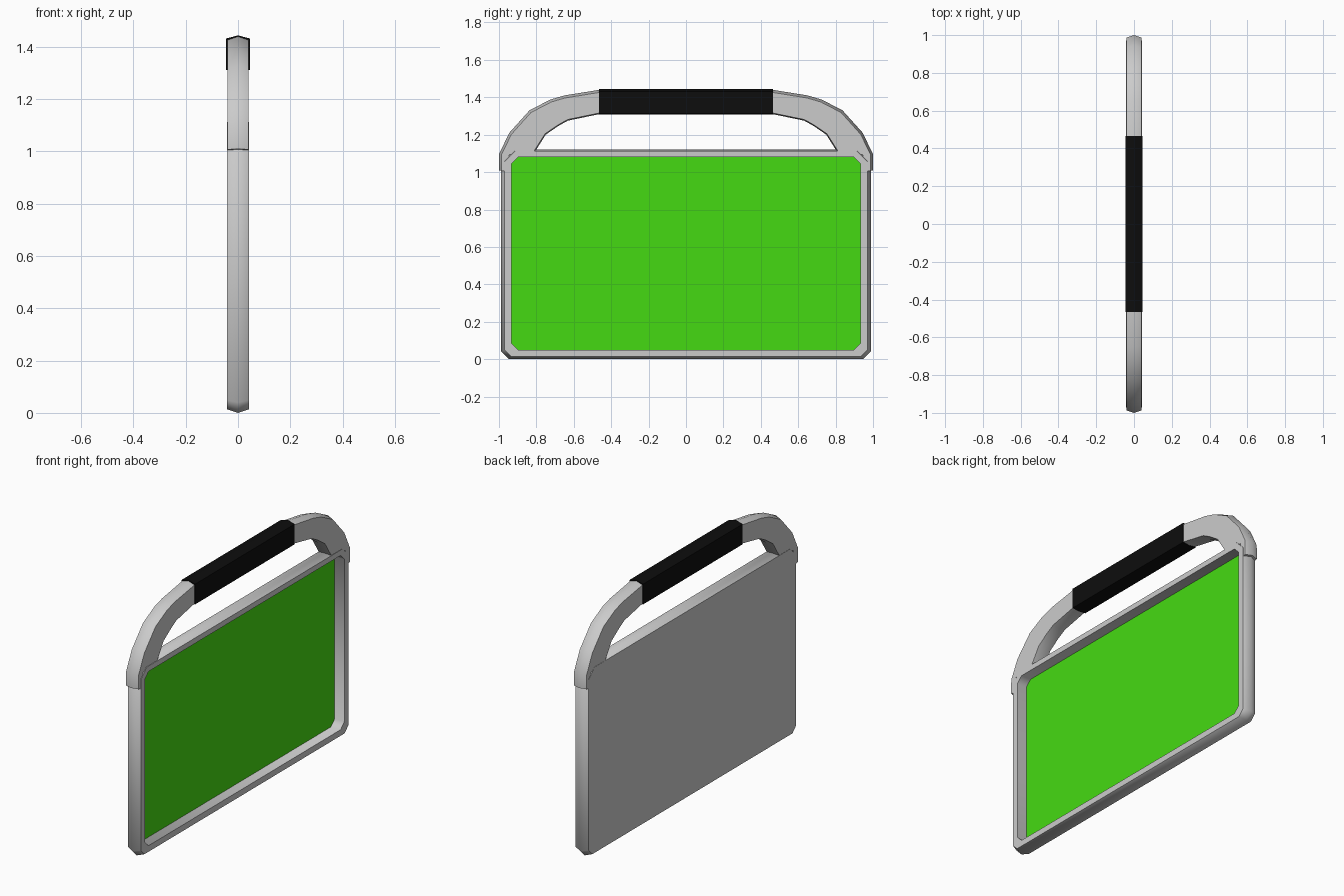
import bpy, bmesh, math
from mathutils import Vector

if "Cube" in bpy.data.objects:
    bpy.data.objects.remove(bpy.data.objects["Cube"])


def make(name, bm, color=None, angle=50):
    bmesh.ops.recalc_face_normals(bm, faces=bm.faces)
    me = bpy.data.meshes.new(name)
    bm.to_mesh(me)
    bm.free()
    ob = bpy.data.objects.new(name, me)
    bpy.context.collection.objects.link(ob)
    if color:
        mat = bpy.data.materials.new(name + "_colour")
        mat.diffuse_color = (*color, 1)
        mat.use_nodes = True
        mat.node_tree.nodes["Principled BSDF"].inputs["Base Color"].default_value = mat.diffuse_color
        me.materials.append(mat)
    if angle:
        bpy.ops.object.select_all(action='DESELECT')
        ob.select_set(True)
        bpy.context.view_layer.objects.active = ob
        bpy.ops.object.shade_smooth_by_angle(angle=math.radians(angle))
    return ob


def octagon(x, hy, z0, z1, cb, ct):
    # rectangle in the YZ plane with cut corners (cb bottom, ct top)
    return [(x, -hy + cb, z0), (x, hy - cb, z0), (x, hy, z0 + cb), (x, hy, z1 - ct),
            (x, hy - ct, z1), (x, -hy + ct, z1), (x, -hy, z1 - ct), (x, -hy, z0 + cb)]


def loft(bm, rings, cap_start=True, cap_end=True):
    loops = [[bm.verts.new(p) for p in r] for r in rings]
    n = len(loops[0])
    for a, b in zip(loops, loops[1:]):
        for i in range(n):
            bm.faces.new((a[i], a[(i + 1) % n], b[(i + 1) % n], b[i]))
    if cap_start:
        bm.faces.new(loops[0])
    if cap_end:
        bm.faces.new(loops[-1])


# Frame: flat back, crowned outer edge, flat rim, deep recess
bm = bmesh.new()
inner = (0.932, 0.05, 1.08, 0.035, 0.035)
loft(bm, [octagon(-0.042, 0.97, 0.014, 1.112, 0.035, 0.055),
          octagon(0, 0.988, 0, 1.122, 0.04, 0.06),
          octagon(0.043, 0.97, 0.014, 1.112, 0.035, 0.055),
          octagon(0.043, *inner),
          octagon(-0.02, *inner)], cap_end=False)
make("frame", bm)

# Screen at the bottom of the recess
bm = bmesh.new()
bm.faces.new([bm.verts.new(p) for p in octagon(-0.02, *inner)])
ob = make("screen", bm, (0.06, 0.7, 0.006), angle=0)
if ob.data.polygons[0].normal.x < 0:
    ob.data.flip_normals()

# Handle arms: paired outer and inner outline points (y, z)
outline = [((1.0, 1.01), (0.945, 1.0)), ((1.0, 1.095), (0.94, 1.092)),
           ((0.945, 1.21), (0.81, 1.105)), ((0.837, 1.33), (0.75, 1.2)),
           ((0.725, 1.388), (0.685, 1.245)), ((0.65, 1.41), (0.632, 1.275)),
           ((0.463, 1.44), (0.463, 1.31)), ((0.44, 1.44), (0.44, 1.312))]
for side, name in ((-1, "handle_arm_front"), (1, "handle_arm_back")):
    rings = []
    for (oy, oz), (iy, iz) in outline:
        o, i = Vector((0, side * oy, oz)), Vector((0, side * iy, iz))
        d = (i - o).normalized()
        w = Vector((0.041, 0, 0))
        rings.append([o, o + d * 0.014 + w, i - d * 0.006 + w,
                      i, i - d * 0.006 - w, o + d * 0.014 - w])
    bm = bmesh.new()
    loft(bm, rings)
    make(name, bm)

# Grip: black sleeve with a ridged top
bm = bmesh.new()
section = [(0, 1.444), (0.045, 1.432), (0.045, 1.312), (0, 1.307), (-0.045, 1.312), (-0.045, 1.432)]
loft(bm, [[(x, y, z) for x, z in section] for y in (-0.465, 0.465)])
make("grip", bm, (0.004, 0.004, 0.004), angle=0)
